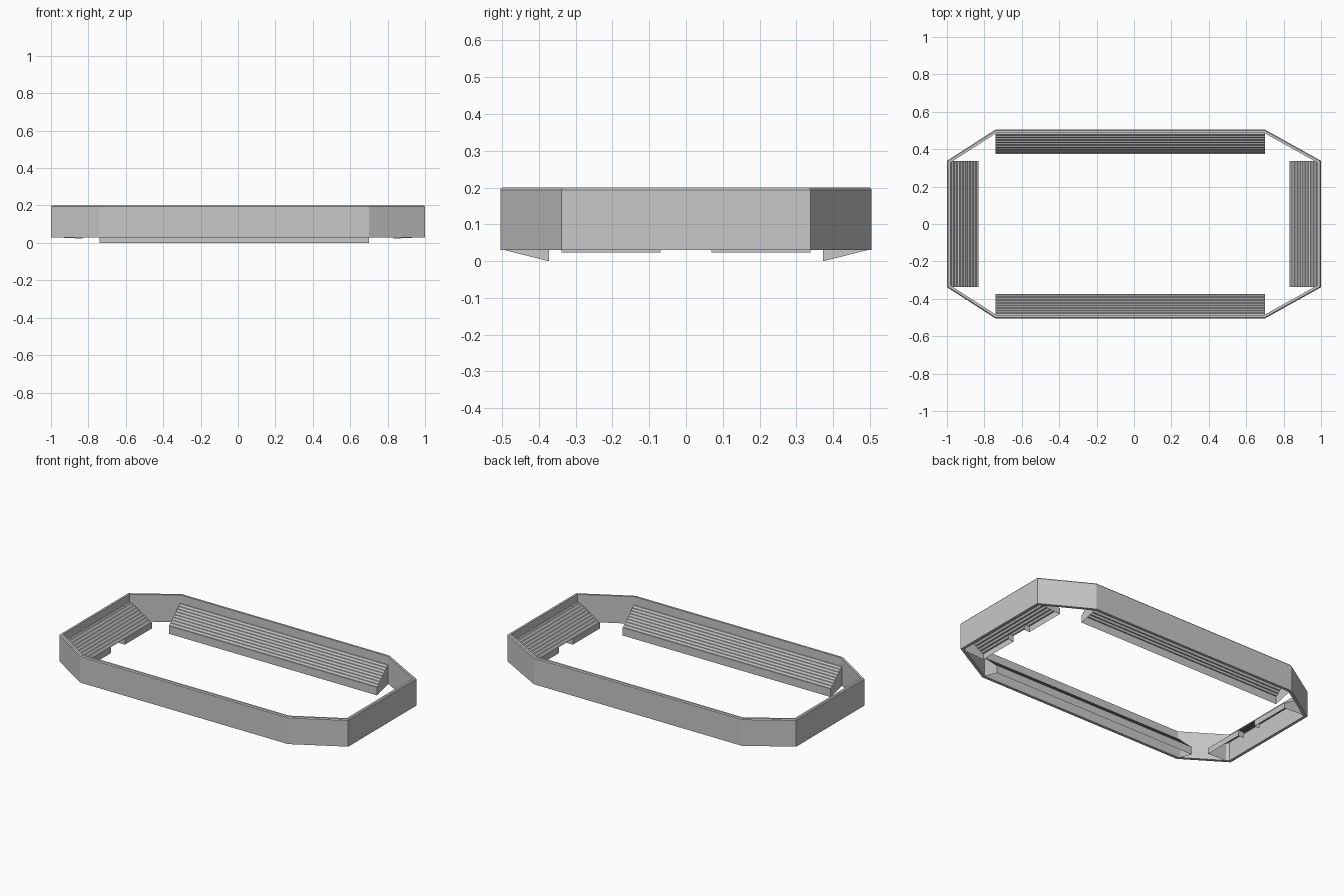
import bpy
import bmesh
from mathutils import Vector

cube = bpy.data.objects.get("Cube")
if cube:
    bpy.data.objects.remove(cube, do_unlink=True)

grey = bpy.data.materials.new("concrete_grey")
grey.use_nodes = True
GREY = (0.58, 0.58, 0.58, 1)
grey.diffuse_color = GREY
grey.node_tree.nodes["Principled BSDF"].inputs["Base Color"].default_value = GREY


def finish(bm, name):
    bmesh.ops.remove_doubles(bm, verts=bm.verts, dist=0.0001)
    bmesh.ops.recalc_face_normals(bm, faces=bm.faces)
    mesh = bpy.data.meshes.new(name)
    bm.to_mesh(mesh)
    bm.free()
    mesh.materials.append(grey)
    obj = bpy.data.objects.new(name, mesh)
    bpy.context.scene.collection.objects.link(obj)


# Eight-sided outer wall
LEFT, RIGHT, HALF_Y, END_Y = -0.74, 0.70, 0.505, 0.338
BASE, TOP, THICK = 0.03, 0.2, 0.018
outline = [Vector(p) for p in (
    (LEFT, -HALF_Y), (RIGHT, -HALF_Y), (1, -END_Y), (1, END_Y),
    (RIGHT, HALF_Y), (LEFT, HALF_Y), (-1, END_Y), (-1, -END_Y))]


def inset(points, dist):
    """Move every side inwards by the same distance."""
    result = []
    for i, p in enumerate(points):
        a = (p - points[i - 1]).normalized()
        b = (points[(i + 1) % len(points)] - p).normalized()
        na, nb = Vector((-a.y, a.x)), Vector((-b.y, b.x))
        result.append(p + (na + nb) * dist / (1 + na.dot(nb)))
    return result


def build_wall():
    bm = bmesh.new()
    section = [(0, BASE), (0, TOP - 0.006), (0.005, TOP), (THICK, TOP), (THICK, BASE)]
    rings = [[bm.verts.new((p.x, p.y, z)) for p in inset(outline, d)] for d, z in section]
    for r, ring in enumerate(rings):
        other = rings[(r + 1) % len(rings)]
        for i in range(len(ring)):
            j = (i + 1) % len(ring)
            bm.faces.new((ring[i], ring[j], other[j], other[i]))
    finish(bm, "outer_wall")


# Stepped stands, open underneath
def build_stand(name, place, inner, outer, ends, bottom, front_top, back_top, steps, gap=0):
    """place(u, v, z) maps outward distance u and length v into the model."""
    bm = bmesh.new()

    def face(points):
        bm.faces.new([bm.verts.new(place(*p)) for p in points])

    run, rise = (outer - inner) / steps, (back_top - front_top) / steps
    profile = [(inner, front_top)]
    for i in range(steps):
        u, z = inner + i * run, front_top + i * rise
        profile += [(u + run * 0.5, z), (u + run, z + rise)]
    v0, v1 = ends
    for (ua, za), (ub, zb) in zip(profile, profile[1:]):
        face([(ua, v0, za), (ua, v1, za), (ub, v1, zb), (ub, v0, zb)])
    # Front face, split by a doorway with short cheeks when there is a gap
    spans = [(v0, -gap), (gap, v1)] if gap else [ends]
    for a, b in spans:
        face([(inner, a, bottom), (inner, b, bottom), (inner, b, front_top), (inner, a, front_top)])
    if gap:
        deep = inner + 0.04
        for v in (-gap, gap):
            face([(inner, v, bottom), (deep, v, bottom), (deep, v, front_top), (inner, v, front_top)])
    # End panels
    for v in ends:
        face([(u, v, z) for u, z in [(inner, bottom)] + profile + [(outer, BASE)]])
    finish(bm, name)


build_wall()
for side, sign in (("front", -1), ("back", 1)):
    build_stand(side + "_stand", lambda u, v, z, s=sign: (v, s * u, z),
                0.373, HALF_Y - 0.012, (LEFT, RIGHT), 0, 0.05, 0.16, 9)
for side, sign in (("right", -1), ("left", 1)):
    build_stand(side + "_stand", lambda u, v, z, s=sign: (s * u, v, z),
                0.832, 1 - 0.015, (-END_Y, END_Y), 0.023, 0.06, 0.155, 9, gap=0.07)
